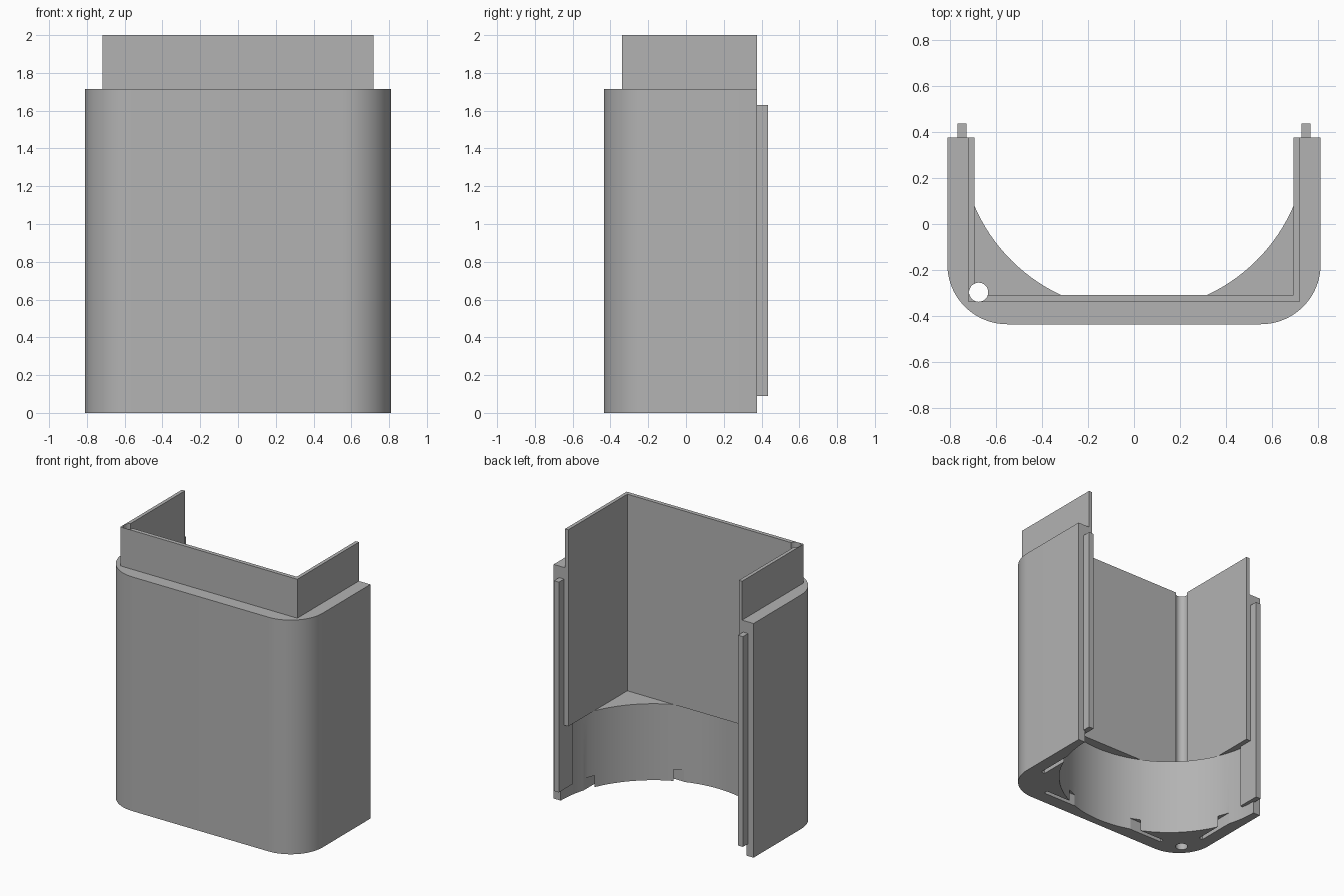
import bpy, bmesh, math

if "Cube" in bpy.data.objects:
    bpy.data.objects.remove(bpy.data.objects["Cube"], do_unlink=True)

W, FRONT, BACK = 0.81, -0.435, 0.375      # outer shell limits
FLOOR, RIM, TOP = 0.56, 1.715, 2.0        # main heights
R = 0.26                                  # outer corner radius

grey = bpy.data.materials.new("plain_grey")
grey.use_nodes = True
grey.diffuse_color = (0.45, 0.45, 0.45, 1)
grey.node_tree.nodes["Principled BSDF"].inputs["Base Color"].default_value = (0.45, 0.45, 0.45, 1)


def prism(name, outline, z0, z1):
    """Extrude a flat outline from z0 to z1."""
    bm = bmesh.new()
    face = bm.faces.new([bm.verts.new((x, y, z0)) for x, y in outline])
    grown = bmesh.ops.extrude_face_region(bm, geom=[face])["geom"]
    for v in grown:
        if isinstance(v, bmesh.types.BMVert):
            v.co.z = z1
    bmesh.ops.recalc_face_normals(bm, faces=bm.faces)
    mesh = bpy.data.meshes.new(name)
    bm.to_mesh(mesh)
    bm.free()
    mesh.materials.append(grey)
    ob = bpy.data.objects.new(name, mesh)
    bpy.context.collection.objects.link(ob)
    return ob


def box(name, x0, x1, y0, y1, z0, z1):
    return prism(name, [(x0, y0), (x1, y0), (x1, y1), (x0, y1)], z0, z1)


def arc(cx, cy, r, start, end, steps):
    return [(cx + r * math.cos(math.radians(start + (end - start) * i / steps)),
             cy + r * math.sin(math.radians(start + (end - start) * i / steps)))
            for i in range(steps + 1)]


def combine(target, tool, operation):
    """Apply a boolean and discard the tool."""
    tool.hide_render = True
    mod = target.modifiers.new("combine", "BOOLEAN")
    mod.operation, mod.solver, mod.object = operation, "EXACT", tool
    bpy.context.view_layer.update()
    graph = bpy.context.evaluated_depsgraph_get()
    mesh = bpy.data.meshes.new_from_object(target.evaluated_get(graph))
    target.modifiers.clear()
    target.data = mesh
    bpy.data.objects.remove(tool, do_unlink=True)


# Outer shell with rounded front corners, extended past the back for trimming
outline = [(W, 0.6), (-W, 0.6)]
outline += arc(-W + R, FRONT + R, R, 180, 270, 20)
outline += arc(W - R, FRONT + R, R, 270, 360, 20)
shell = prism("shell", outline, 0, RIM)

# Raised inner lip
combine(shell, box("lip", -0.717, 0.717, -0.338, 0.55, 0.8, TOP), "UNION")

# Open back, square upper cavity, round lower cavity, corner hole
combine(shell, box("back_trim", -1, 1, BACK, 1, -1, 3), "DIFFERENCE")
combine(shell, box("upper_cavity", -0.691, 0.691, -0.308, 1, FLOOR, 3), "DIFFERENCE")
combine(shell, prism("round_cavity", arc(0, BACK, 0.753, 0, 360, 128)[:-1], -1, FLOOR), "DIFFERENCE")
combine(shell, prism("corner_hole", arc(-0.674, -0.296, 0.0415, 0, 360, 32)[:-1], -1, 3), "DIFFERENCE")

# Thin slots in the underside and the joining rails, on both sides
for side, s in (("left", 1), ("right", -1)):
    fx = sorted((s * 0.25, s * 0.52))
    combine(shell, box("front_slot", *fx, -0.338, -0.308, -1, 0.085), "DIFFERENCE")
    sx = sorted((s * 0.69, s * 0.72))
    combine(shell, box("side_slot", *sx, -0.13, 0.2, -1, 0.085), "DIFFERENCE")
    rx = sorted((s * 0.726, s * 0.766))
    box(side + "_rail", *rx, 0.27, 0.435, 0.09, 1.63)

# Smooth the curved walls, keep the edges sharp
bpy.ops.object.select_all(action="DESELECT")
shell.select_set(True)
bpy.context.view_layer.objects.active = shell
bpy.ops.object.shade_smooth_by_angle(angle=math.radians(30))
